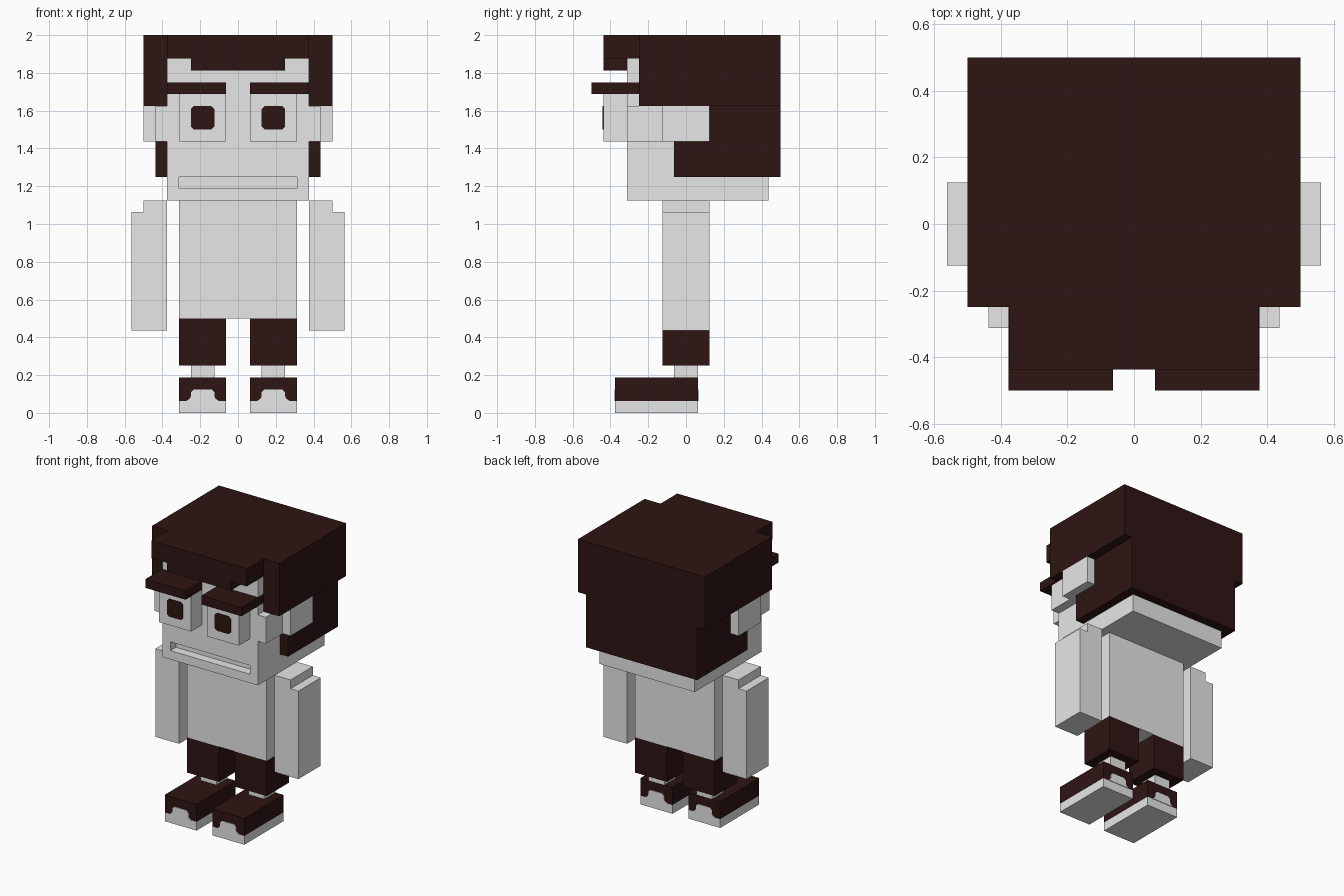
import bpy
import bmesh

U = 1 / 16  # one block unit

if "Cube" in bpy.data.objects:
    bpy.data.objects.remove(bpy.data.objects["Cube"], do_unlink=True)


def material(name, rgb):
    m = bpy.data.materials.new(name)
    m.use_nodes = True
    m.diffuse_color = (*rgb, 1)
    m.node_tree.nodes["Principled BSDF"].inputs["Base Color"].default_value = (*rgb, 1)
    return m


GREY = material("light grey", (0.8, 0.8, 0.8))
DARK = material("dark brown", (0.027, 0.0072, 0.0066))


def finish(name, bm, mat, mirror):
    bmesh.ops.recalc_face_normals(bm, faces=bm.faces[:])
    me = bpy.data.meshes.new(name)
    bm.to_mesh(me)
    bm.free()
    me.materials.append(mat)
    ob = bpy.data.objects.new(name, me)
    bpy.context.scene.collection.objects.link(ob)
    if mirror:
        mod = ob.modifiers.new("Mirror", "MIRROR")
        mod.use_axis[0] = True
        mod.use_mirror_merge = False
    return ob


def blocks(name, mat, *bounds, mirror=False):
    """Boxes given as (x0, x1, y0, y1, z0, z1) in block units."""
    bm = bmesh.new()
    for x0, x1, y0, y1, z0, z1 in bounds:
        verts = bmesh.ops.create_cube(bm, size=1)["verts"]
        for v in verts:
            v.co.x = (x1 if v.co.x > 0 else x0) * U
            v.co.y = (y1 if v.co.y > 0 else y0) * U
            v.co.z = (z1 if v.co.z > 0 else z0) * U
    return finish(name, bm, mat, mirror)


def plate(name, mat, outline, y, direction):
    """Thin mirrored plate on a face at y; outline is (x, z) in block units."""
    bm = bmesh.new()
    f = bm.faces.new([bm.verts.new((x * U, y * U, z * U)) for x, z in outline])
    ext = bmesh.ops.extrude_face_region(bm, geom=[f])["geom"]
    for v in ext:
        if isinstance(v, bmesh.types.BMVert):
            v.co.y += direction * 0.004
    return finish(name, bm, mat, True)


# Head with a recessed mouth slot
head = blocks("head", GREY, (-6, 6, -5, 7, 18, 30))
cutter = blocks("mouth_cutter", GREY, (-5, 5, -6, -4, 19, 20))
cutter.hide_render = True
mod = head.modifiers.new("Mouth", "BOOLEAN")
mod.operation = "DIFFERENCE"
mod.solver = "EXACT"
mod.object = cutter
bpy.context.view_layer.objects.active = head
bpy.ops.object.modifier_apply(modifier="Mouth")
bpy.data.objects.remove(cutter, do_unlink=True)

# Hair
blocks("hair_cap", DARK, (-8, 8, -4, 8, 26, 32))
blocks("hair_back", DARK, (-7, 7, -1, 8, 20, 26))
blocks("hair_fringe", DARK, (-6, 6, -7, -4, 30, 32))
blocks("hair_fringe_drop", DARK, (-4, 4, -7, -5, 29, 30))

# Face
blocks("ears", GREY, (6, 8, -2, 2, 23, 26), mirror=True)
blocks("temples", GREY, (6, 7, -5, -2, 23, 26), mirror=True)
blocks("eyes", GREY, (1, 5, -7, -5, 23, 27), mirror=True)
blocks("eyebrows", DARK, (1, 6.03, -8, -4, 27, 28), mirror=True)
c = 0.25
plate("pupils", DARK,
      [(2 + c, 24), (4 - c, 24), (4, 24 + c), (4, 26 - c),
       (4 - c, 26), (2 + c, 26), (2, 26 - c), (2, 24 + c)], -7, -1)

# Body and limbs
blocks("torso", GREY, (-5, 5, -2, 2, 8, 18))
blocks("arms", GREY, (6, 9, -2, 2, 7, 17), mirror=True)
blocks("shoulders", GREY, (6, 8, -2, 2, 17, 18), mirror=True)
blocks("trouser_legs", DARK, (1, 5, -2, 2, 4, 8), mirror=True)
blocks("ankles", GREY, (2, 4, -1, 1, 3, 4), mirror=True)

# Shoes with pale soles and pale caps at toe and heel
blocks("shoe_uppers", DARK, (1, 5, -6, 1, 1, 3), mirror=True)
blocks("shoe_soles", GREY, (1, 5, -6, 1, 0, 1), mirror=True)
cap = [(1.6, 1), (4.4, 1), (4.1, 1.2), (4, 1.4), (4, 1.75), (3.75, 2),
       (2.25, 2), (2, 1.75), (2, 1.4), (1.9, 1.2)]
plate("toe_caps", GREY, cap, -6, -1)
plate("heel_caps", GREY, cap, 1, 1)
